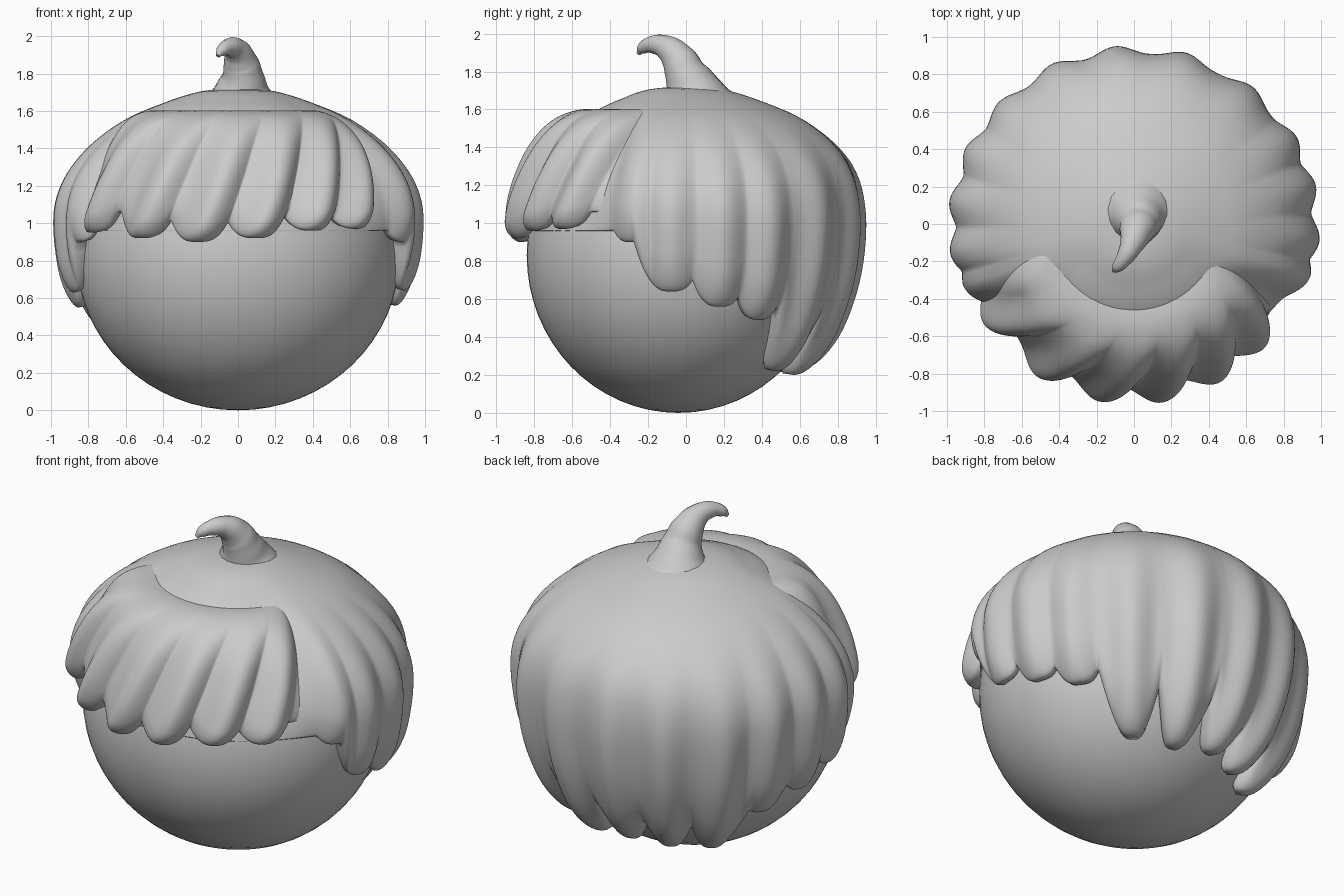
import bpy, bmesh, math
from math import sin, cos, radians, degrees, sqrt, pi

if "Cube" in bpy.data.objects:
    bpy.data.objects.remove(bpy.data.objects["Cube"])


def smooth(a, b, x):
    t = max(0.0, min(1.0, (x - a) / (b - a)))
    return t * t * (3 - 2 * t)


def spline(pts, n=16):
    """Catmull-Rom sampling of a (radius, z) profile."""
    p = [pts[0]] + pts + [pts[-1]]
    out = []
    for i in range(1, len(p) - 2):
        for k in range(n):
            t = k / n
            out.append(tuple(
                0.5 * (2 * b + (c - a) * t + (2 * a - 5 * b + 4 * c - d) * t * t
                       + (3 * b - a - 3 * c + d) * t ** 3)
                for a, b, c, d in zip(p[i - 1], p[i], p[i + 1], p[i + 2])))
    return out + [pts[-1]]


HX, HY, HZ, CY = 0.865, 0.8, 0.83, -0.04


def head_r(az, z):
    """Distance from the z axis to the head surface."""
    k = sqrt(max(0.0, 1 - ((z - HZ) / HZ) ** 2))
    return k / sqrt((cos(az) / HX) ** 2 + (sin(az) / HY) ** 2) + CY * sin(az)


def hair_layer(name, angles, wrap, profile, locks, half, depth, edge_z, amp, start, shear, radius):
    """Shell of hair: profile swept round the head, ending in finger-like locks."""
    prof = spline(profile)
    rows = 48
    bm = bmesh.new()
    grid = []
    for u in angles:
        def off(a):
            return abs((u - a + 180) % 360 - 180) / half
        q = min(off(a) for a, _ in locks)
        ridge = amp * 0.5 * cos(pi * min(q, 1))
        bottom = min(edge_z, min(z + depth * off(a) ** 3 for a, z in locks))
        end = next((i - 1 + (prof[i - 1][1] - bottom) / (prof[i - 1][1] - prof[i][1])
                    for i in range(1, len(prof)) if prof[i][1] <= bottom), len(prof) - 1.001)
        col = []
        for j in range(rows + 1):
            t = 1 - (1 - j / rows) ** 1.5
            s = t * end
            i = min(int(s), len(prof) - 2)
            f = s - i
            r = prof[i][0] * (1 - f) + prof[i + 1][0] * f
            z = prof[i][1] * (1 - f) + prof[i + 1][1] * f
            az = radians(u + shear * (1 - t))
            r = radius(r, z, az) + ridge * smooth(start, 0.8, t)
            # round the lock end in towards the head
            h = head_r(az, z)
            if t > 0.88:
                k = sqrt(max(0.0, 1 - ((t - 0.88) / 0.12) ** 2))
                r = h + (r - h) * (0.5 + 0.5 * k)
            col.append(bm.verts.new((r * cos(az), r * sin(az), z)))
        # underside of the lock
        for mix, dz in ((0.5, 0.008), (0.0, 0.05)):
            h = head_r(az, z + dz) * 0.97
            rr = h + (r - h) * mix
            col.append(bm.verts.new((rr * cos(az), rr * sin(az), z + dz)))
        grid.append(col)
    n = len(grid)
    for i in range(n if wrap else n - 1):
        a, b = grid[i], grid[(i + 1) % n]
        for j in range(len(a) - 1):
            bm.faces.new((a[j], a[j + 1], b[j + 1], b[j]))
    bmesh.ops.remove_doubles(bm, verts=bm.verts, dist=0.0002)
    bmesh.ops.recalc_face_normals(bm, faces=bm.faces)
    for f in bm.faces:
        f.smooth = True
    me = bpy.data.meshes.new(name)
    bm.to_mesh(me)
    bm.free()
    ob = bpy.data.objects.new(name, me)
    bpy.context.collection.objects.link(ob)
    return ob


# Head
bpy.ops.mesh.primitive_uv_sphere_add(segments=64, ring_count=32, location=(0, CY, HZ))
head = bpy.context.object
head.name = "head"
head.scale = (HX, HY, HZ)
bpy.ops.object.shade_smooth()


# Main hair: crown, sides and long back, thin under the fringe
def cap_radius(r, z, az):
    dist = abs((degrees(az) + 90 + 180) % 360 - 180)
    front = 1 - smooth(48, 78, dist)
    w = front * smooth(-1.72, -1.40, -z)
    r += 0.035 * cos(az) ** 2 * smooth(-1.4, -1.05, -z)
    return r * (1 - w) + (head_r(az, z) + 0.025) * w


cap_profile = [(0.0, 1.72), (0.2, 1.705), (0.42, 1.635), (0.62, 1.545), (0.8, 1.405),
               (0.9, 1.25), (0.935, 1.05), (0.92, 0.82), (0.87, 0.6),
               (0.78, 0.38), (0.66, 0.17), (0.62, 0.12)]
cap_locks = [(-18, 0.9), (-5, 0.64), (12, 0.56), (28, 0.49), (49, 0.22), (73, 0.2),
             (96, 0.23), (117, 0.21), (138, 0.2), (156, 0.46), (173, 0.55), (189, 0.63),
             (202, 0.9)]
hair_layer("main_hair", [i * 0.75 for i in range(480)], True, cap_profile, cap_locks,
           10, 0.15, 0.96, 0.05, 0.3, 0, cap_radius)


# Fringe: swept locks over the forehead, sinking into the main hair at both ends
U0, U1 = -190, -10


def fringe_radius(r, z, az):
    a = degrees(az)
    e = smooth(-182, -150, a) * smooth(8, 42, -a)
    h = head_r(az, z)
    return r + (h - r) * (1 - e)


fringe_profile = [(0.36, 1.565), (0.45, 1.6), (0.58, 1.595), (0.7, 1.54), (0.8, 1.42),
                  (0.875, 1.25), (0.92, 1.08), (0.925, 0.95), (0.9, 0.86)]
fringe_locks = [(-149, 0.95), (-125, 0.92), (-104, 0.9), (-84, 0.92), (-64, 0.96),
                (-46, 0.97)]
hair_layer("fringe", [U0 + i * 0.72 for i in range(251)], False, fringe_profile, fringe_locks,
           10.5, 0.11, 1.06, 0.08, 0.2, 26, fringe_radius)

# Curled tuft on the crown
tuft_path = [(0.02, 0.045, 1.65, 0.2), (0.022, 0.03, 1.715, 0.15), (0.025, -0.003, 1.79, 0.112),
             (0.013, -0.04, 1.865, 0.092), (-0.01, -0.105, 1.926, 0.066),
             (-0.05, -0.18, 1.942, 0.046), (-0.09, -0.232, 1.92, 0.03),
             (-0.108, -0.25, 1.895, 0.012)]
cu = bpy.data.curves.new("tuft", 'CURVE')
cu.dimensions = '3D'
cu.bevel_depth = 1.0
cu.bevel_resolution = 6
cu.use_fill_caps = True
cu.resolution_u = 8
sp = cu.splines.new('BEZIER')
sp.bezier_points.add(len(tuft_path) - 1)
for bp, (x, y, z, r) in zip(sp.bezier_points, tuft_path):
    bp.co = (x, y, z)
    bp.radius = r
    bp.handle_left_type = bp.handle_right_type = 'AUTO'
sp.radius_interpolation = 'CARDINAL'
sp.use_smooth = True
tuft = bpy.data.objects.new("tuft", cu)
bpy.context.collection.objects.link(tuft)
